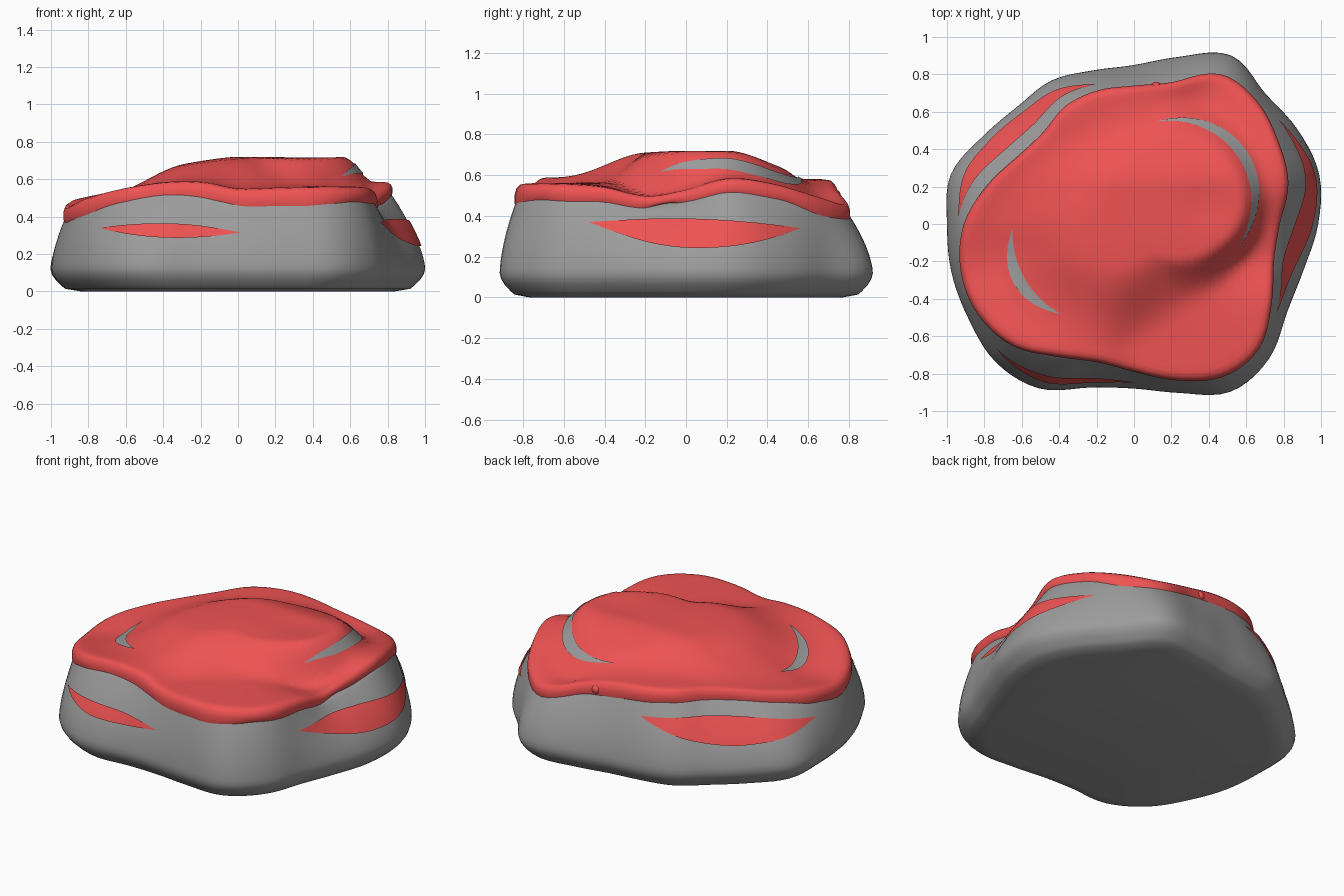
import bpy
from math import sin, cos, pi, radians, exp

if "Cube" in bpy.data.objects:
    bpy.data.objects.remove(bpy.data.objects["Cube"])

# Radii every 15 degrees, counter-clockwise from +x
ROCK = [.985, 1.025, 1.01, .99, 1.04, .925, .85, .85, .885, .885, .935, 1.015,
        1.0, 1.01, 1.02, 1.045, 1.015, .905, .88, .935, 1.035, 1.02, .945, .94]
MOSS = [.78, .855, .89, .93, .925, .785, .74, .74, .73, .69, .72, .81,
        .91, .96, .965, .92, .82, .765, .79, .865, .945, .945, .85, .775]
# Height of the moss rim, every 15 degrees
RIM = [.53, .585, .56, .50, .46, .53, .57, .58, .58, .57, .55, .52,
       .49, .46, .50, .55, .585, .585, .55, .555, .56, .56, .545, .50]
# Every 30 degrees: plateau edge, softness of its slope, moss thickness
PLATEAU = [.65, .70, .68, .56, .50, .52, .58, .62, .56, .47, .40, .50]
SOFT = [.18, .18, .24, .32, .42, .50, .50, .50, .48, .44, .36, .24]
THICK = [.06, .09, .095, .10, .10, .10, .10, .10, .11, .10, .105, .07]


def ring(table, a):
    """Periodic smooth interpolation, angle in degrees."""
    n = len(table)
    f = (a % 360) / 360 * n
    i = int(f)
    t = f - i
    p, q, r, s = (table[(i + k) % n] for k in (-1, 0, 1, 2))
    return q + .5 * t * (r - p + t * (2*p - 5*q + 4*r - s + t * (3*(q - r) + s - p)))


def smooth(x):
    x = max(0, min(1, x))
    return x * x * (3 - 2 * x)


def top_point(a, r, lift=0):
    """Point on the mossy top surface."""
    x, y = r * cos(radians(a)), r * sin(radians(a))
    high = .72 - .22 * max(0, -x) ** 1.4 - .12 * max(0, -y) ** 1.6 - .11 * smooth((y - .2) / .4)
    high -= .012 * exp(-((x - .38) ** 2 + (y - .1) ** 2) / .02)
    k = smooth((ring(PLATEAU, a) - r) / ring(SOFT, a) + .4)
    base = .57 + (ring(RIM, a) - .57) * smooth(r / ring(MOSS, a))
    # hollow on the front right
    base -= .02 * exp(-((x - .55) ** 2 + (y + .25) ** 2) / .02)
    return x, y, base + (high - base) * k + lift


def side_point(a, z, lift=0):
    """Point on the rock wall."""
    f = max(0, min(1, (z - .12) / (ring(RIM, a) - .16)))
    k = f ** 1.6
    r = ring(ROCK, a) * (1 - k) + (ring(MOSS, a) - .025) * k + lift
    if z < .12:
        r *= 1 - .1 * (1 - z / .12) ** 1.8
    return r * cos(radians(a)), r * sin(radians(a)), z


def material(name, colour):
    m = bpy.data.materials.new(name)
    m.diffuse_color = (*colour, 1)
    m.use_nodes = True
    m.node_tree.nodes["Principled BSDF"].inputs["Base Color"].default_value = m.diffuse_color
    return m


red = material("moss_red", (.86, .085, .085))
grey = material("rock_grey", (.33, .33, .33))


def make(name, rows, closed, mat):
    """Skin a grid of points; closed rows wrap around."""
    n = len(rows[0])
    verts = [p for row in rows for p in row]
    faces = [(j*n + i, j*n + (i+1) % n, (j+1)*n + (i+1) % n, (j+1)*n + i)
             for j in range(len(rows) - 1) for i in range(n if closed else n - 1)]
    if closed:
        faces += [tuple(range(n))[::-1], tuple(range((len(rows)-1)*n, len(rows)*n))]
    me = bpy.data.meshes.new(name)
    me.from_pydata(verts, [], faces)
    ob = bpy.data.objects.new(name, me)
    bpy.context.collection.objects.link(ob)
    me.materials.append(mat)
    bpy.ops.object.select_all(action='DESELECT')
    ob.select_set(True)
    bpy.context.view_layer.objects.active = ob
    bpy.ops.object.shade_smooth_by_angle(angle=radians(60))
    return ob


ANG = [i * 3 for i in range(120)]

# Rock body: flat base, bulging wall, top just beneath the moss
rows = [[(x * .93, y * .93, 0) for x, y, z in (side_point(a, 0) for a in ANG)]]
rows += [[side_point(a, z) for a in ANG] for z in (.014, .03, .06, .09, .12, .15)]
for j in range(1, 11):
    rows.append([side_point(a, .15 + (ring(RIM, a) - .2) * j / 10) for a in ANG])
for t in (.93, .8, .65, .5, .35, .2, .02):
    rows.append([top_point(a, ring(MOSS, a) * t, -.035) for a in ANG])
make("rock", rows, True, grey)


# Moss cap: tucked-in ragged lower lip with two drips, rounded rim, domed top
def lip(a, scale, drop, ragged=0):
    r = ring(MOSS, a) * scale
    wave = sin(radians(a * 9)) + .7 * sin(radians(a * 17 + 40))
    drips = 2.5 * (exp(-((a - 271) / 5) ** 2) + exp(-((a - 293) / 5) ** 2))
    z = ring(RIM, a) - drop * ring(THICK, a) - ragged * (wave + drips)
    return r * cos(radians(a)), r * sin(radians(a)), z


rows = [[lip(a, s, d, g) for a in ANG] for s, d, g in
        ((.955, 1, .009), (.99, 1.05, .009), (1, .8, .005),
         (1, .45, .002), (.99, .18, .001), (.97, .04, 0))]
for j in range(24):
    rows.append([top_point(a, ring(MOSS, a) * (.94 - .93 * j / 23)) for a in ANG])
make("moss_cap", rows, True, red)


# Lens-shaped moss patches on the rock wall
def wall_patch(name, a0, a1, z0, z1, sag, half):
    cols = []
    for i in range(33):
        u = i / 32
        w = half * sin(pi * u)
        mid = z0 + (z1 - z0) * u - sag * sin(pi * u)
        cols.append([side_point(a0 + (a1 - a0) * u, mid + w * k / 3, .004 + .008 * sin(pi * u))
                     for k in range(-3, 4)])
    make(name, list(map(list, zip(*cols))), False, red)


wall_patch("front_moss_patch", 222, 271, .34, .315, .002, .038)
wall_patch("right_moss_patch", -32, 36, .37, .34, .04, .072)
wall_patch("back_left_moss_patch", 105, 178, .42, .34, .03, .075)


# Crescents of bare rock showing through the moss
def crescent(name, a0, a1, r0, r1, bow, half):
    cols = []
    for i in range(33):
        u = i / 32
        r = r0 + (r1 - r0) * u + bow * sin(pi * u)
        w = half * sin(pi * u)
        cols.append([top_point(a0 + (a1 - a0) * u, r + w * k / 3, .008) for k in range(-3, 4)])
    make(name, list(map(list, zip(*cols))), False, grey)


crescent("bare_rock_right", -13, 78, .57, .56, .125, .028)
crescent("bare_rock_left", 182, 231, .65, .62, .05, .032)

# Small moss nub on the back rim
bpy.ops.mesh.primitive_uv_sphere_add(segments=16, ring_count=10, radius=.03, location=lip(80.8, .975, .5))
nub = bpy.context.object
nub.name = "moss_nub"
nub.data.materials.append(red)
bpy.ops.object.shade_smooth()
